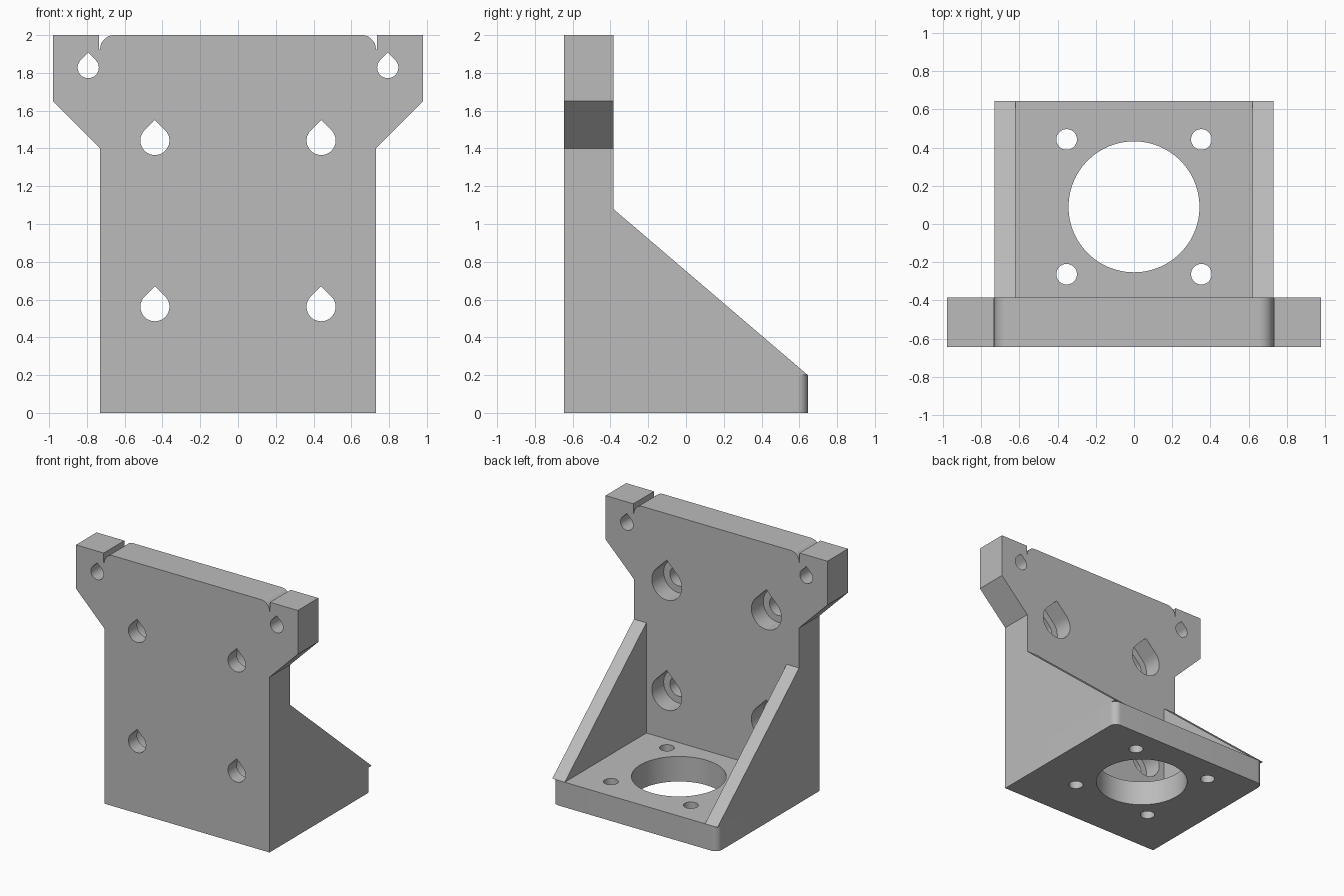
import bpy
import bmesh
from math import sin, cos, pi, radians
from mathutils import Vector

cube = bpy.data.objects.get("Cube")
if cube:
    bpy.data.objects.remove(cube, do_unlink=True)

grey = bpy.data.materials.new("plain grey")
grey.use_nodes = True
colour = (0.5, 0.5, 0.5, 1)
grey.diffuse_color = colour
grey.node_tree.nodes["Principled BSDF"].inputs["Base Color"].default_value = colour

# Overall dimensions
HALF_W, WING = 0.73, 0.98
FRONT, PLATE_BACK, BACK = -0.645, -0.385, 0.645
BASE_H, TOP = 0.2, 2.0


def prism(name, outline, axis, start, end):
    """Extrude a closed outline along x, y or z."""
    bm = bmesh.new()
    place = {"x": lambda a, b: (start, a, b),
             "y": lambda a, b: (a, start, b),
             "z": lambda a, b: (a, b, start)}[axis]
    face = bm.faces.new([bm.verts.new(place(a, b)) for a, b in outline])
    new = bmesh.ops.extrude_face_region(bm, geom=[face])["geom"]
    shift = Vector([(end - start) * (axis == c) for c in "xyz"])
    bmesh.ops.translate(bm, vec=shift,
                        verts=[v for v in new if isinstance(v, bmesh.types.BMVert)])
    bmesh.ops.recalc_face_normals(bm, faces=bm.faces)
    mesh = bpy.data.meshes.new(name)
    bm.to_mesh(mesh)
    bm.free()
    mesh.materials.append(grey)
    obj = bpy.data.objects.new(name, mesh)
    bpy.context.collection.objects.link(obj)
    return obj


def arc(cx, cy, r, a0, a1, steps):
    angles = [radians(a0 + (a1 - a0) * i / steps) for i in range(steps + 1)]
    return [(cx + r * cos(a), cy + r * sin(a)) for a in angles]


def circle(cx, cy, r, steps=64):
    return arc(cx, cy, r, 0, 360, steps)[:-1]


def teardrop(cx, cz, r):
    return arc(cx, cz, r, 135, 405, 36) + [(cx, cz + r * 2 ** 0.5)]


def activate(obj):
    bpy.ops.object.select_all(action="DESELECT")
    obj.select_set(True)
    bpy.context.view_layer.objects.active = obj


def drill(obj, outline, axis, start, end):
    cutter = prism("hole_cutter", outline, axis, start, end)
    cutter.hide_render = True
    mod = obj.modifiers.new("hole", "BOOLEAN")
    mod.operation, mod.solver, mod.object = "DIFFERENCE", "EXACT", cutter
    activate(obj)
    bpy.ops.object.modifier_apply(modifier=mod.name)
    bpy.data.objects.remove(cutter, do_unlink=True)


def smooth(obj):
    activate(obj)
    bpy.ops.object.shade_smooth_by_angle(angle=radians(30))


# Upright plate with flared ears and a relief slit beside each rounded shoulder
r = 0.075
half = [(HALF_W, 0), (HALF_W, 1.4), (WING, 1.65), (WING, TOP), (HALF_W + 0.005, TOP),
        (HALF_W + 0.005, TOP - r)]
half += arc(HALF_W - r, TOP - r, r, 0, 90, 12)
plate = prism("upright_plate", half + [(-x, z) for x, z in reversed(half)],
              "y", FRONT, PLATE_BACK)

# Teardrop holes: ear holes, then bolt holes counterbored from the back
for side in (-1, 1):
    drill(plate, teardrop(side * 0.793, 1.828, 0.056), "y", FRONT - 0.1, PLATE_BACK + 0.1)
    for z in (0.562, 1.442):
        drill(plate, teardrop(side * 0.44, z, 0.077), "y", FRONT - 0.1, PLATE_BACK + 0.1)
        drill(plate, teardrop(side * 0.44, z, 0.132), "y", PLATE_BACK - 0.15, PLATE_BACK + 0.1)
smooth(plate)

# Base with rounded back corners, a large bore and four screw holes
r = 0.055
outline = [(-HALF_W, PLATE_BACK), (HALF_W, PLATE_BACK)]
outline += arc(HALF_W - r, BACK - r, r, 0, 90, 12)
outline += arc(r - HALF_W, BACK - r, r, 90, 180, 12)
base = prism("base_plate", outline, "z", 0, BASE_H)
CENTRE = 0.09
drill(base, circle(0, CENTRE, 0.343, 96), "z", -0.1, BASE_H + 0.1)
for sx in (-1, 1):
    for sy in (-1, 1):
        drill(base, circle(sx * 0.353, CENTRE + sy * 0.353, 0.054, 40), "z", -0.1, BASE_H + 0.1)
smooth(base)

# Sloping side gussets
slope = [(PLATE_BACK, BASE_H), (BACK, BASE_H), (PLATE_BACK, 1.08)]
for name, side in (("left_gusset", 1), ("right_gusset", -1)):
    prism(name, slope, "x", side * 0.62, side * HALF_W)
